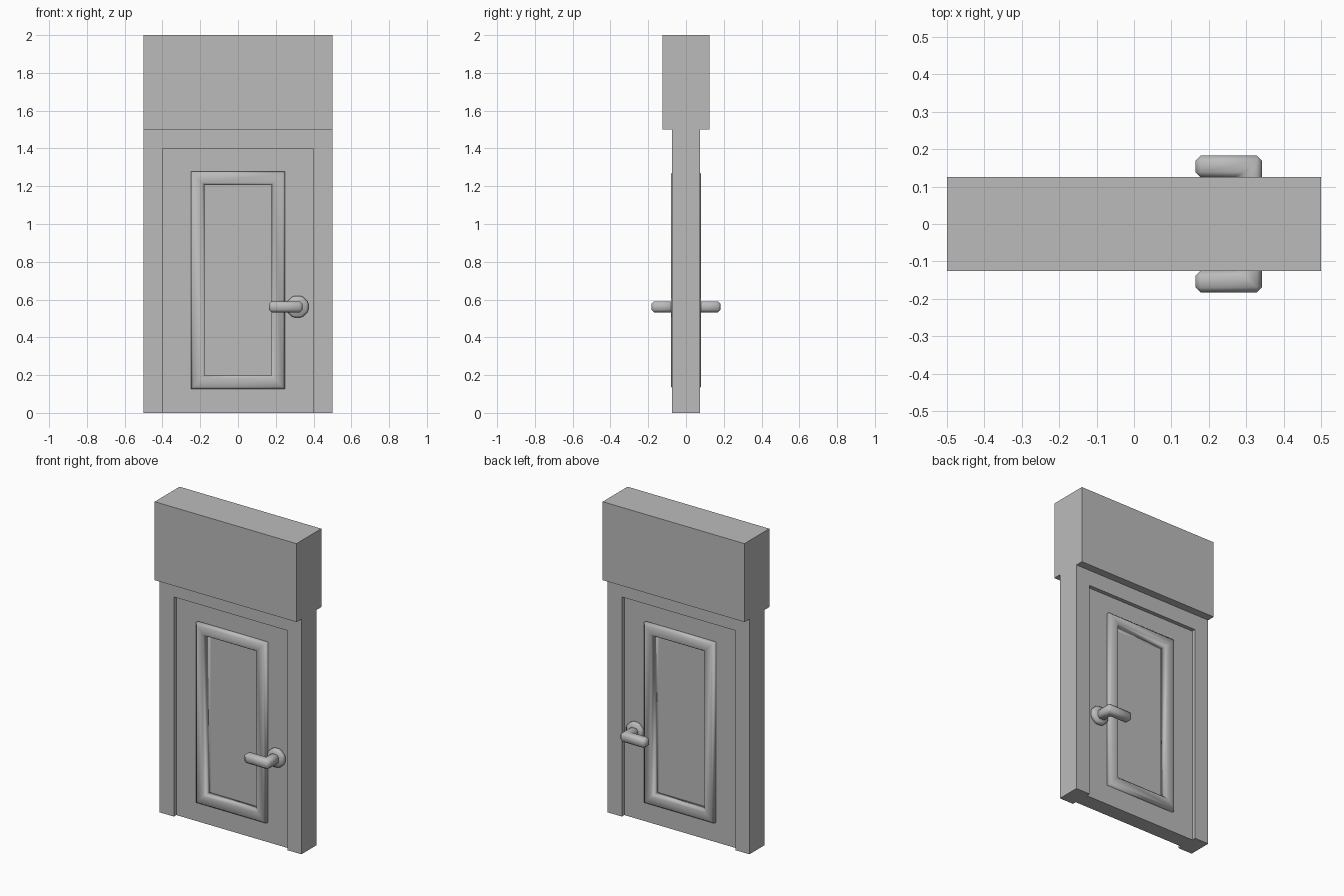
import bpy
import bmesh
import math

cube = bpy.data.objects.get("Cube")
if cube:
    bpy.data.objects.remove(cube, do_unlink=True)

GREY = (0.5, 0.5, 0.5, 1.0)
grey = bpy.data.materials.new("plain grey")
grey.use_nodes = True
grey.diffuse_color = GREY
grey.node_tree.nodes["Principled BSDF"].inputs["Base Color"].default_value = GREY


def finish(name, bm, smooth=False, bevel=0.0):
    bmesh.ops.recalc_face_normals(bm, faces=bm.faces)
    for face in bm.faces:
        face.smooth = smooth
    mesh = bpy.data.meshes.new(name)
    bm.to_mesh(mesh)
    bm.free()
    mesh.materials.append(grey)
    obj = bpy.data.objects.new(name, mesh)
    bpy.context.collection.objects.link(obj)
    if bevel:
        mod = obj.modifiers.new("Bevel", "BEVEL")
        mod.width = bevel
        mod.segments = 1
        mod.limit_method = "ANGLE"
    return obj


def extrude_outline(name, points, vector, **style):
    """Solid made by extruding a flat outline along a vector."""
    bm = bmesh.new()
    face = bm.faces.new([bm.verts.new(p) for p in points])
    result = bmesh.ops.extrude_face_region(bm, geom=[face], use_keep_orig=True)
    moved = [v for v in result["geom"] if isinstance(v, bmesh.types.BMVert)]
    bmesh.ops.translate(bm, verts=moved, vec=vector)
    return finish(name, bm, **style)


def bridge_rectangles(name, loops, closed, **style):
    """Skin between rectangles (half width, bottom, top, y), capped or closed in a ring."""
    bm = bmesh.new()
    rings = []
    for w, low, high, y in loops:
        corners = ((-w, low), (w, low), (w, high), (-w, high))
        rings.append([bm.verts.new((x, y, z)) for x, z in corners])
    pairs = list(zip(rings, rings[1:]))
    if closed:
        pairs.append((rings[-1], rings[0]))
    else:
        bm.faces.new(rings[0])
        bm.faces.new(rings[-1])
    for a, b in pairs:
        for i in range(4):
            j = (i + 1) % 4
            bm.faces.new((a[i], a[j], b[j], b[i]))
    return finish(name, bm, **style)


# Wall block above the door
block = [(-0.5, -0.125, 1.5), (0.5, -0.125, 1.5), (0.5, -0.125, 2), (-0.5, -0.125, 2)]
extrude_outline("wall_block", block, (0, 0.25, 0))

# Door frame: two jambs and a header in one outline
frame = [(-0.5, 0), (-0.4, 0), (-0.4, 1.4), (0.4, 1.4),
         (0.4, 0), (0.5, 0), (0.5, 1.5), (-0.5, 1.5)]
extrude_outline("door_frame", [(x, -0.075, z) for x, z in frame], (0, 0.15, 0))

# Door leaf with a sunken panel on both sides
half_leaf = [(0.2, 0.17, 1.23, -0.025), (0.2, 0.17, 1.23, -0.05), (0.4, 0, 1.4, -0.05)]
back_leaf = [(w, low, high, -y) for w, low, high, y in reversed(half_leaf)]
bridge_rectangles("door_leaf", half_leaf + back_leaf, closed=False)

# Moulding section: inset from the outer edge, depth
section = [(0, 0.03), (0, 0.068), (0.012, 0.08), (0.058, 0.08), (0.07, 0.068), (0.07, 0.02)]

# Handle outline: stem and lever in one elbow
elbow = [(0.342, 0.06), (0.342, 0.183), (0.164, 0.183),
         (0.164, 0.125), (0.282, 0.125), (0.282, 0.06)]

for side, sign in (("front", -1), ("back", 1)):
    loops = [(0.248 - o, 0.127 + o, 1.277 - o, sign * d) for o, d in section]
    bridge_rectangles(side + "_moulding", loops, closed=True, smooth=True)

    # Eight-sided plate behind the handle
    radius = 0.058 / math.cos(math.pi / 8)
    angles = [(i + 0.5) * math.pi / 4 for i in range(8)]
    plate = [(0.315 + radius * math.cos(a), sign * 0.045, 0.562 + radius * math.sin(a))
             for a in angles]
    extrude_outline(side + "_handle_plate", plate, (0, sign * 0.035, 0),
                    smooth=True, bevel=0.01)

    lever = [(x, sign * y, 0.532) for x, y in elbow]
    extrude_outline(side + "_handle", lever, (0, 0, 0.059), smooth=True, bevel=0.014)
